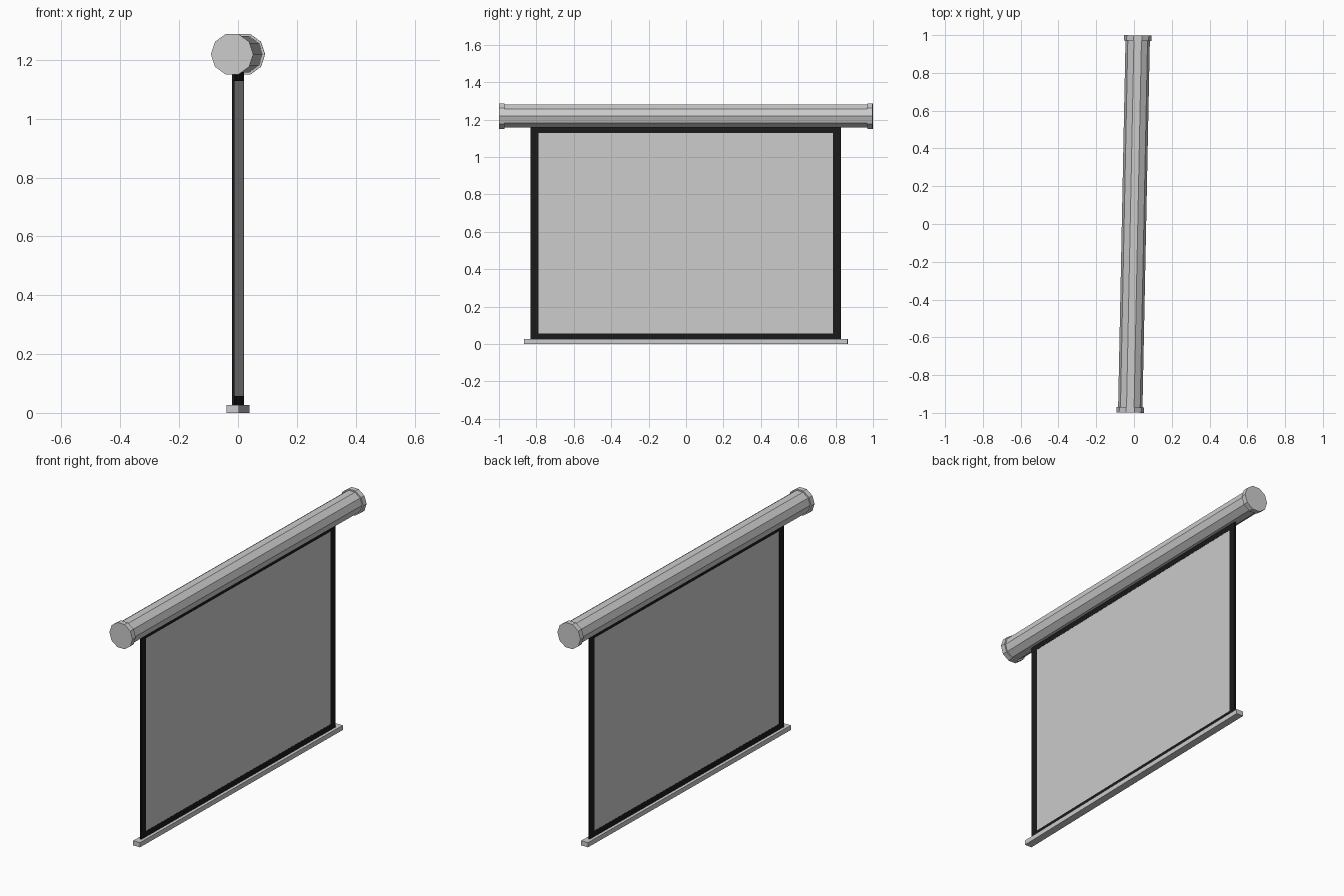
import bpy, bmesh, math
from mathutils import Matrix, Vector

if "Cube" in bpy.data.objects:
    bpy.data.objects.remove(bpy.data.objects["Cube"])

YAW = -math.radians(1.15)      # whole screen is turned slightly about z
AXIS_Z = 1.219                 # height of the roller axis

black = bpy.data.materials.new("black_border")
black.diffuse_color = (0.01, 0.01, 0.01, 1)
black.use_nodes = True
black.node_tree.nodes["Principled BSDF"].inputs["Base Color"].default_value = black.diffuse_color


def finish(bm, name, mat=None):
    me = bpy.data.meshes.new(name)
    bmesh.ops.recalc_face_normals(bm, faces=bm.faces)
    bm.to_mesh(me)
    bm.free()
    if mat:
        me.materials.append(mat)
    ob = bpy.data.objects.new(name, me)
    ob.rotation_euler.z = YAW
    bpy.context.collection.objects.link(ob)
    return ob


def box(name, x, y, z, mat=None):
    bm = bmesh.new()
    size = Vector((x[1] - x[0], y[1] - y[0], z[1] - z[0]))
    mid = Vector((sum(x) / 2, sum(y) / 2, sum(z) / 2))
    bmesh.ops.create_cube(bm, size=1, matrix=Matrix.Translation(mid) @ Matrix.Diagonal((*size, 1)))
    return finish(bm, name, mat)


def roller(name, radius, y0, y1):
    # ten-sided prism along y with corners pointing to +x and -x
    bm = bmesh.new()
    ring = [bm.verts.new((radius * math.cos(i * math.tau / 10), y0,
                          AXIS_Z + radius * math.sin(i * math.tau / 10))) for i in range(10)]
    face = bm.faces.new(ring)
    ext = bmesh.ops.extrude_face_region(bm, geom=[face], use_keep_orig=True)
    verts = [g for g in ext["geom"] if isinstance(g, bmesh.types.BMVert)]
    bmesh.ops.translate(bm, verts=verts, vec=(0, y1 - y0, 0))
    return finish(bm, name)


# roller housing and its end caps
roller("roller_housing", 0.0645, -0.98, 0.98)
roller("end_cap_front", 0.072, -0.9985, -0.97)
roller("end_cap_back", 0.072, 0.97, 0.9985)

# projection surface, slightly recessed in the border
T = 0.004
box("screen_fabric", (-0.003, 0.003), (-0.80, 0.80), (0.05, 1.14))

# black border strips
box("border_front", (-T, T), (-0.831, -0.79), (0.02, 1.17), black)
box("border_back", (-T, T), (0.785, 0.828), (0.02, 1.17), black)
box("border_top", (-T, T), (-0.79, 0.785), (1.128, 1.17), black)
box("border_bottom", (-T, T), (-0.79, 0.785), (0.02, 0.057), black)

# weighted bottom bar
box("bottom_bar", (-0.021, 0.021), (-0.865, 0.865), (0, 0.026))
